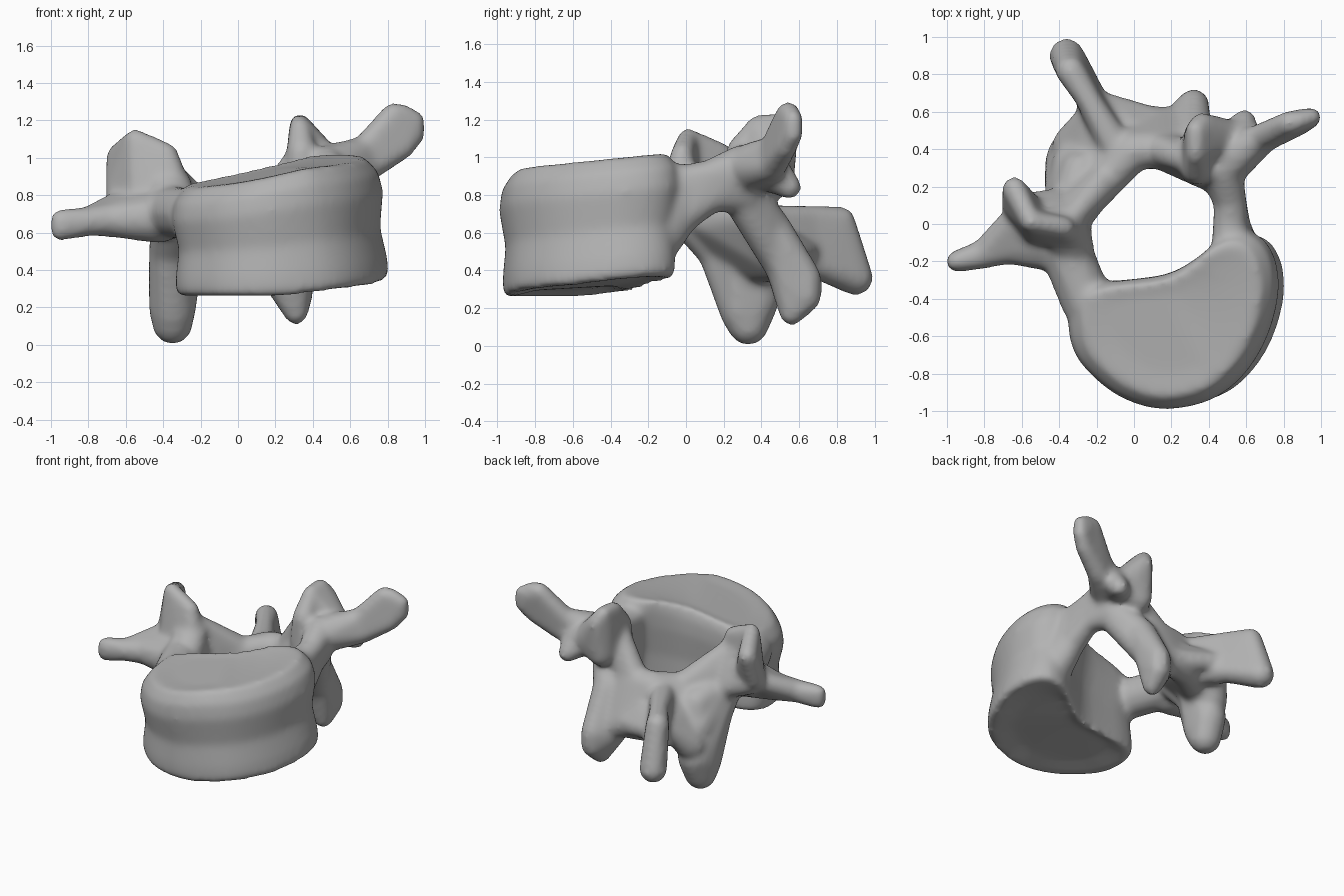
import bpy
import bmesh
from mathutils import Vector

cube = bpy.data.objects.get("Cube")
if cube:
    bpy.data.objects.remove(cube, do_unlink=True)

GROW = 0.012  # makes up for the shrinkage of the final smoothing
shell = bmesh.new()


def add_to_shell(part):
    bmesh.ops.recalc_face_normals(part, faces=part.faces)
    mesh = bpy.data.meshes.new("part")
    part.to_mesh(mesh)
    part.free()
    shell.from_mesh(mesh)
    bpy.data.meshes.remove(mesh)


def hull(balls):
    """Convex skin around a few balls given as (x, y, z, radius)."""
    part = bmesh.new()
    for x, y, z, r in balls:
        ball = bmesh.ops.create_icosphere(part, subdivisions=2, radius=r + GROW)
        bmesh.ops.translate(part, verts=ball["verts"], vec=(x, y, z))
    bmesh.ops.convex_hull(part, input=part.verts[:])
    loose = [v for v in part.verts if not v.link_faces]
    bmesh.ops.delete(part, geom=loose, context="VERTS")
    add_to_shell(part)


def chain(*sections):
    """Skin each neighbouring pair of sections, so the part can bend."""
    for a, b in zip(sections, sections[1:]):
        hull(a + b)


def rounded(points):
    """Cut the corners of a closed outline."""
    result = []
    for a, b in zip(points, points[1:] + points[:1]):
        result += [a.lerp(b, 0.25), a.lerp(b, 0.75)]
    return result


def body(outline, profile, centre):
    """Loft the kidney outline through a waisted profile between tilted ends."""
    outline = rounded(rounded([Vector(p) for p in outline]))
    part = bmesh.new()
    rings = []
    for t, scale in profile:
        ring = []
        for point in outline:
            x, y = centre + (point - centre) * scale
            low = 0.255 + 0.13 * max(x - 0.2, 0) + 0.1 * max(y + 0.6, 0)
            high = 0.9 + 0.2 * min(x, 0.4) + 0.1 * (y + 0.55)
            x += 0.08 * (0.5 - t) * min(max(x, 0) * 2, 1)
            ring.append(part.verts.new((x, y, low + (high - low) * t)))
        rings.append(ring)
    n = len(outline)
    for a, b in zip(rings, rings[1:]):
        for i in range(n):
            j = (i + 1) % n
            part.faces.new((a[i], a[j], b[j], b[i]))
    caps = [part.faces.new(rings[0]), part.faces.new(rings[-1])]
    bmesh.ops.triangulate(part, faces=caps)
    add_to_shell(part)


# Drum-shaped body
body(
    [(-.33, -.69), (-.36, -.5), (-.33, -.36), (-.18, -.31), (0, -.295), (.2, -.27),
     (.36, -.18), (.5, -.06), (.65, -.03), (.76, -.13), (.8, -.32), (.76, -.53),
     (.68, -.71), (.56, -.86), (.4, -.96), (.15, -1), (-.06, -.94), (-.21, -.83)],
    [(.06, .6), (0, .92), (.04, .965), (.18, .965), (.42, .935), (.72, 1.005),
     (.88, .98), (1, .87), (.98, .6)],
    Vector((.22, -.5)))

# Right pedicle, flaring into the superior process
chain([(-.25, -.42, .7, .13)], [(-.38, -.1, .71, .13)])
hull([(-.32, -.14, .74, .1), (-.43, 0, .88, .09), (-.34, -.02, .86, .08)])

# Right transverse process
chain([(-.42, -.12, .68, .13)],
      [(-.67, -.12, .67, .085), (-.67, 0, .74, .06)],
      [(-.8, -.16, .66, .07)],
      [(-.95, -.2, .61, .045), (-.95, -.2, .67, .045)])

# Right superior articular process, a curved wall with a hollow behind
chain([(-.64, .19, 1.01, .055), (-.64, .1, .8, .06)],
      [(-.55, .01, 1.1, .045), (-.5, -.03, .7, .1)],
      [(-.38, -.02, 1.02, .05), (-.33, -.05, .75, .1)])
hull([(-.58, .08, .76, .08), (-.42, .1, .7, .08), (-.4, .02, .85, .08)])

# Right inferior articular process
chain([(-.35, .02, .68, .11)],
      [(-.37, .17, .5, .1), (-.28, .28, .6, .1)],
      [(-.35, .3, .2, .12), (-.34, .38, .25, .11)],
      [(-.35, .33, .11, .1)])

# Lamina closing the canal at the back
chain([(-.36, 0, .72, .1)],
      [(-.23, .15, .65, .09), (-.32, .32, .45, .11)],
      [(0, .39, .69, .095), (-.02, .51, .44, .09)],
      [(.13, .4, .69, .095), (.12, .54, .43, .08)],
      [(.3, .33, .76, .1), (.27, .53, .4, .09)],
      [(.46, .25, .85, .09)])

# Slopes rising from the lamina to both superior processes
hull([(-.35, .01, .92, .05), (-.33, .06, .78, .09), (-.17, .22, .7, .085)])
hull([(.32, .33, 1, .06), (.3, .36, .8, .09), (.14, .4, .72, .08)])

# Spinous process, a deep blade
chain([(-.1, .42, .66, .08), (-.13, .47, .48, .09)],
      [(-.24, .66, .68, .055), (-.24, .7, .43, .07)],
      [(-.34, .82, .66, .07), (-.36, .9, .36, .085)])

# Webs joining the spinous process to the lamina on both sides
hull([(-.33, .42, .36, .1), (-.25, .58, .52, .05), (-.18, .4, .56, .09)])
hull([(0, .48, .56, .08), (.1, .54, .45, .08), (-.17, .65, .5, .05)])

# Left pedicle, widening down to the body
chain([(.52, -.16, .87, .1), (.56, -.14, .56, .11)],
      [(.515, 0, .87, .085), (.53, -.03, .68, .085)],
      [(.515, .12, .9, .075), (.515, .14, .79, .07)],
      [(.47, .3, .96, .1), (.44, .3, .81, .1)])

# Left inferior articular process
chain([(.43, .3, .82, .1)],
      [(.32, .45, .62, .1)],
      [(.22, .53, .35, .08), (.3, .54, .4, .1), (.32, .64, .36, .07)],
      [(.31, .56, .17, .055), (.32, .64, .26, .07)])

# Left superior articular process
chain([(.34, .3, .85, .09), (.34, .29, 1.03, .07)],
      [(.33, .38, 1.17, .045), (.33, .5, 1.18, .045), (.36, .48, .87, .08)],
      [(.36, .54, 1.12, .045), (.47, .46, .95, .1)])

# Left knob beside the superior process
hull([(.49, .4, .94, .1), (.58, .45, .95, .08), (.59, .55, .84, .055)])

# Left transverse process, a flat paddle reaching up and out
chain([(.52, .35, .95, .12)],
      [(.67, .46, 1.04, .065), (.7, .46, .95, .065)],
      [(.83, .54, 1.23, .055), (.88, .53, 1.05, .05)],
      [(.88, .55, 1.24, .04), (.95, .57, 1.12, .04), (.95, .57, 1.2, .04)])

mesh = bpy.data.meshes.new("vertebra")
shell.to_mesh(mesh)
shell.free()
vertebra = bpy.data.objects.new("vertebra", mesh)
bpy.context.collection.objects.link(vertebra)

# Fuse all parts into one soft bone surface
fuse = vertebra.modifiers.new("fuse", "REMESH")
fuse.mode = "VOXEL"
fuse.voxel_size = 0.018
fuse.use_smooth_shade = True
soften = vertebra.modifiers.new("soften", "SMOOTH")
soften.factor = 0.5
soften.iterations = 18

# Bone colour
grey = bpy.data.materials.new("bone grey")
grey.use_nodes = True
colour = (0.45, 0.45, 0.45, 1)
grey.diffuse_color = colour
grey.node_tree.nodes["Principled BSDF"].inputs["Base Color"].default_value = colour
mesh.materials.append(grey)
mesh.shade_smooth()
